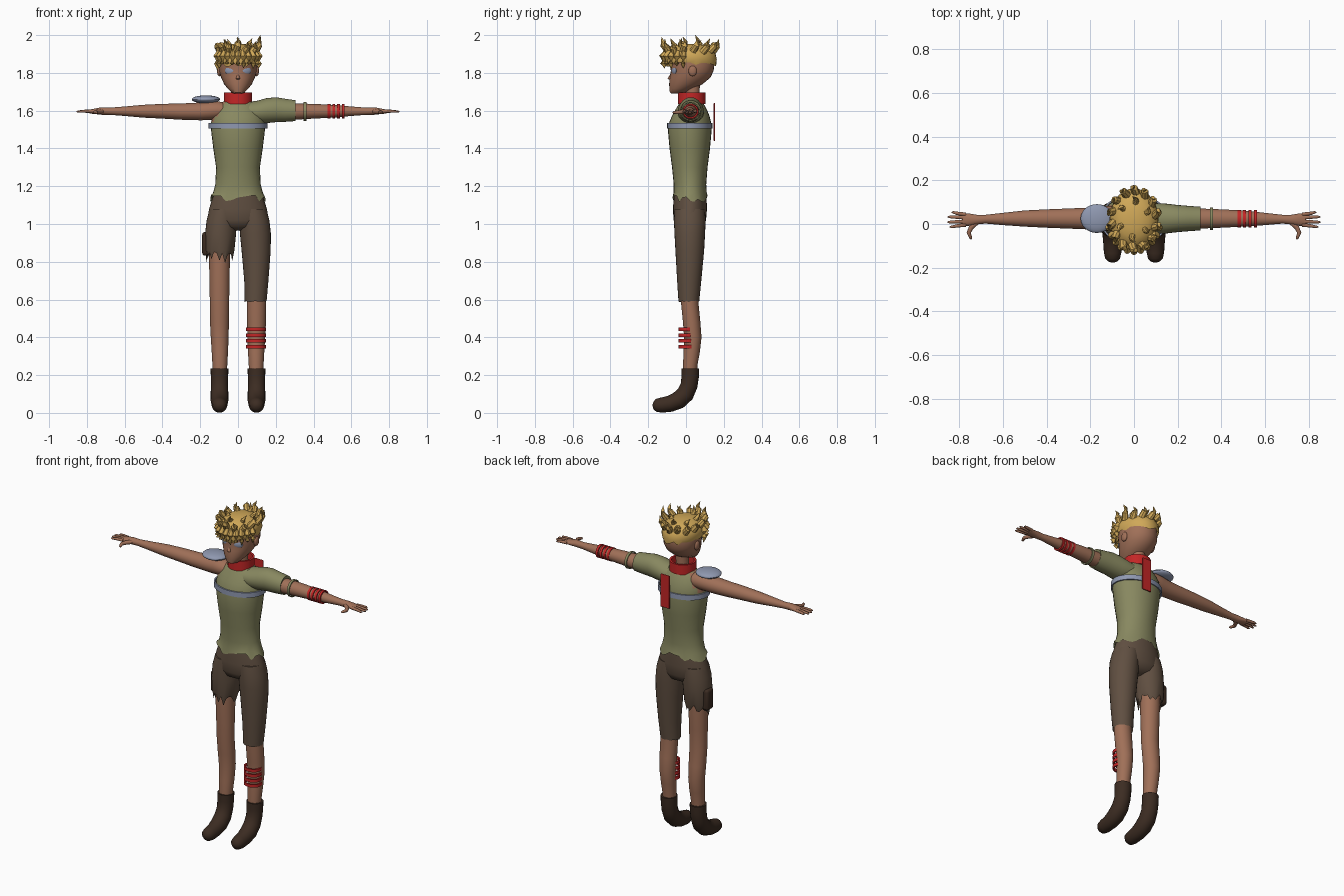
import bpy, bmesh, math, random
from mathutils import Vector, Matrix

random.seed(4)
if "Cube" in bpy.data.objects:
    bpy.data.objects.remove(bpy.data.objects["Cube"])
parts = []


def material(name, *srgb):
    m = bpy.data.materials.new(name)
    m.use_nodes = True
    col = [((c / 255 + 0.055) / 1.055) ** 2.4 for c in srgb] + [1]
    m.diffuse_color = col
    m.node_tree.nodes["Principled BSDF"].inputs["Base Color"].default_value = col
    return m


SKIN = material("skin brown", 160, 112, 88)
HAIR = material("hair gold", 208, 168, 88)
SHIRT = material("shirt olive", 136, 136, 96)
PANTS = material("trouser brown", 96, 79, 65)
BOOT = material("boot dark brown", 60, 44, 34)
RED = material("cloth red", 196, 38, 38)
STEEL = material("steel blue grey", 143, 152, 176)


def finish(name, bm, *mats):
    bmesh.ops.recalc_face_normals(bm, faces=bm.faces)
    me = bpy.data.meshes.new(name)
    bm.to_mesh(me)
    bm.free()
    for m in mats:
        me.materials.append(m)
    ob = bpy.data.objects.new(name, me)
    bpy.context.collection.objects.link(ob)
    parts.append(ob)
    return ob


def skin_rings(rings, caps=(True, True), closed=False):
    bm = bmesh.new()
    vs = [[bm.verts.new(p) for p in r] for r in rings]
    n = len(rings[0])
    pairs = list(zip(vs, vs[1:])) + ([(vs[-1], vs[0])] if closed else [])
    for a, b in pairs:
        for i in range(n):
            j = (i + 1) % n
            bm.faces.new((a[i], a[j], b[j], b[i]))
    if caps[0]:
        bm.faces.new(vs[0])
    if caps[1]:
        bm.faces.new(vs[-1])
    return bm


def section(axis, pos, c1, c2, r1, r2, n=28, jag=0):
    # One oval ring across the z or x axis, optionally with a ragged edge
    out = []
    for i in range(n):
        a = math.tau * i / n
        u, v = c1 + r1 * math.cos(a), c2 + r2 * math.sin(a)
        p = pos + jag * random.uniform(-1, 1)
        out.append((u, v, p) if axis == "z" else (p, u, v))
    return out


def tube(name, secs, mat, axis="z", caps=(True, True), jag=0):
    rings = [section(axis, *s, jag=jag if k == 0 else 0) for k, s in enumerate(secs)]
    return finish(name, skin_rings(rings, caps), mat)


def band(name, mat, axis, pos, c1, c2, r1, r2, width, thick=0.008):
    # Hollow flat band
    shape = [(-1, 0), (1, 0), (1, thick), (-1, thick)]
    rings = [section(axis, pos + k * width / 2, c1, c2, r1 - t, r2 - t) for k, t in shape]
    return finish(name, skin_rings(rings, (False, False), True), mat)


def sweep(name, pts, radii, mat, n=10, flat=1):
    # Round section carried along a path
    pts = [Vector(p) for p in pts]
    rings = []
    for k, p in enumerate(pts):
        t = pts[min(k + 1, len(pts) - 1)] - pts[max(k - 1, 0)]
        q = t.to_track_quat("Z", "X")
        rings.append([p + q @ Vector((radii[k] * math.cos(math.tau * i / n),
                                      flat * radii[k] * math.sin(math.tau * i / n), 0)) for i in range(n)])
    return finish(name, skin_rings(rings), mat)


def ball(name, loc, scale, mat, turn=0):
    bm = bmesh.new()
    m = Matrix.Translation(loc) @ Matrix.Rotation(turn, 4, "Z") @ Matrix.Diagonal((*scale, 1))
    bmesh.ops.create_uvsphere(bm, u_segments=24, v_segments=14, radius=1, matrix=m)
    return finish(name, bm, mat)


def block(name, loc, size, mat, bevel):
    bm = bmesh.new()
    bmesh.ops.create_cube(bm, size=1, matrix=Matrix.Translation(loc) @ Matrix.Diagonal((*size, 1)))
    ob = finish(name, bm, mat)
    mod = ob.modifiers.new("bevel", "BEVEL")
    mod.width, mod.segments = bevel, 3
    return ob


# Shirt, with the bare right shoulder picked out by a slanted neckline
shirt = tube("shirt", [(1.135, 0, .022, .147, .093), (1.165, 0, .022, .132, .088), (1.21, 0, .021, .12, .086),
                       (1.3, 0, .02, .116, .094), (1.4, 0, .02, .131, .107), (1.5, 0, .02, .143, .116),
                       (1.54, 0, .022, .142, .11), (1.57, 0, .025, .136, .1), (1.6, 0, .027, .122, .086),
                       (1.625, 0, .028, .104, .072), (1.645, 0, .028, .085, .06), (1.66, 0, .03, .05, .04)],
             SHIRT, caps=(False, True), jag=.022)
shirt.data.materials.append(SKIN)
for f in shirt.data.polygons:
    c = f.center
    if c.z > 1.54 and -c.x > .08 + (1.63 - c.z) * .6:
        f.material_index = 1
tube("sleeve", [(.04, .025, 1.59, .07, .055), (.1, .025, 1.592, .07, .06), (.15, .025, 1.6, .068, .066),
                (.2, .025, 1.605, .062, .066), (.25, .025, 1.602, .058, .061), (.305, .025, 1.6, .054, .055),
                (.3, .025, 1.6, .044, .044)], SHIRT, "x")
band("chest_band", STEEL, "z", 1.52, 0, .02, .155, .12, .03)

# Trousers
tube("trouser_hips", [(.965, 0, .02, .06, .03), (.985, 0, .02, .12, .07), (1.02, 0, .02, .163, .086),
                      (1.08, 0, .021, .153, .09), (1.16, 0, .022, .128, .086)], PANTS)
for side, s, low in (("left", 1, [(.59, .093, .015, .058, .055), (.7, .097, .017, .064, .064)]),
                     ("right", -1, [(.825, .098, .019, .068, .068)])):
    secs = low + [(.86, .096, .02, .077, .076), (.95, .092, .02, .082, .081),
                  (1.02, .086, .02, .08, .084), (1.08, .075, .02, .075, .08)]
    tube(side + "_trouser_leg", [(z, s * x, y, a, b) for z, x, y, a, b in secs], PANTS,
         caps=(False, True), jag=.035 if s < 0 else .004)

    # Legs and boots
    leg = [(.2, .096, .022, .037, .037), (.25, .096, .022, .039, .038), (.32, .096, .03, .043, .043),
           (.4, .097, .036, .047, .046), (.48, .098, .03, .05, .046), (.58, .098, .02, .051, .046),
           (.7, .098, .02, .053, .05), (.8, .098, .02, .055, .055), (.9, .098, .02, .055, .055)]
    tube(side + "_leg", [(z, s * x, y, a, b) for z, x, y, a, b in leg], SKIN)
    path = [(.023, .235), (.022, .19), (.016, .145), (-.004, .1), (-.04, .067), (-.085, .048), (-.13, .041),
            (-.158, .04), (-.172, .04), (-.177, .04)]
    sweep(side + "_boot", [(s * .098, y, z) for y, z in path],
          [.047, .046, .045, .047, .047, .043, .04, .034, .02, .004], BOOT, n=20)

    # Arms, hands and fingers
    arm = [(.06, .025, 1.6, .05, .04), (.11, .025, 1.602, .058, .048), (.15, .025, 1.6, .055, .05),
           (.2, .025, 1.596, .05, .047), (.3, .025, 1.595, .046, .043), (.4, .025, 1.597, .042, .039),
           (.5, .025, 1.597, .037, .034), (.6, .023, 1.597, .028, .025), (.68, .022, 1.597, .02, .019),
           (.72, .02, 1.598, .022, .02), (.755, .02, 1.597, .028, .015), (.785, .02, 1.595, .029, .01)]
    tube(side + "_arm", [(s * x, y, z, a, b) for x, y, z, a, b in arm], SKIN, "x")
    for k, (y, reach) in enumerate([(-.004, .845), (.012, .855), (.029, .853), (.044, .835)]):
        tip = y + (y - .02) * .4
        sweep(f"{side}_finger_{k + 1}", [(s * .77, y, 1.597), (s * .81, (y + tip) / 2, 1.597),
              (s * (reach - .008), tip, 1.595), (s * reach, tip, 1.594)], [.009, .008, .006, .002], SKIN)
    sweep(side + "_thumb", [(s * .715, .012, 1.597), (s * .745, -.015, 1.594), (s * .757, -.04, 1.592),
          (s * .747, -.065, 1.59), (s * .744, -.07, 1.59)], [.012, .012, .01, .007, .002], SKIN)

    # Ears and eyes
    ball(side + "_ear", (s * .099, .035, 1.81), (.012, .022, .028), SKIN)
    ball(side + "_eye", (s * .045, -.063, 1.812), (.027, .008, .02), STEEL, s * math.radians(25))

# Head and neck
tube("head", [(1.69, 0, -.055, .018, .02), (1.696, 0, -.045, .034, .04), (1.715, 0, -.025, .053, .063),
              (1.74, 0, -.001, .073, .088), (1.775, 0, .021, .09, .108), (1.81, 0, .033, .1, .113),
              (1.85, 0, .032, .102, .119), (1.89, 0, .028, .095, .115), (1.925, 0, .025, .07, .085),
              (1.94, 0, .025, .03, .04)], SKIN)
sweep("nose", [(0, -.074, 1.795), (0, -.087, 1.768), (0, -.082, 1.757)], [.006, .011, .004], SKIN)
tube("neck", [(1.62, 0, .035, .042, .04), (1.68, 0, .035, .036, .036), (1.77, 0, .035, .038, .04)], SKIN)

# Hair cap, fringe and upright tufts
tube("hair_cap", [(1.845, 0, .022, .106, .138), (1.87, 0, .022, .112, .141), (1.9, 0, .022, .11, .135),
                  (1.925, 0, .022, .095, .117), (1.943, 0, .022, .068, .085), (1.952, 0, .022, .035, .045),
                  (1.954, 0, .022, .005, .006)], HAIR, caps=(False, True), jag=.012)


def hair_point(a, k, z):
    return (.112 * k * math.cos(a), .022 + .14 * k * math.sin(a), z)


for k in range(11):
    a = math.radians(-165 + 15 * k)
    tip = 1.815 + random.uniform(-.015, .02) + .02 * math.sin(-a)
    sweep(f"fringe_lock_{k + 1}", [hair_point(a, .9, 1.915), hair_point(a, 1.03, 1.885),
          hair_point(a, 1.04, 1.85), hair_point(a, 1, tip)], [.012, .021, .015, .001], HAIR, flat=.8)
for k in range(14):
    a = math.tau * (k + .3) / 14
    top = 2 if k == 0 else random.uniform(1.955, 1.995)
    low = random.uniform(1.9, 1.92)
    sweep(f"hair_tuft_{k + 1}", [hair_point(a, .85, low), hair_point(a + .1, 1.02, low + .03),
          hair_point(a + .15, 1.04, top - .025), hair_point(a + .05, 1.08, top)],
          [.02, .017, .01, .001], HAIR, n=8)
for k in range(6):
    a = math.tau * k / 6 + .4
    sweep(f"crown_tuft_{k + 1}", [hair_point(a, .55, 1.935), hair_point(a, .65, 1.955),
          hair_point(a + .2, .75, random.uniform(1.965, 1.985))], [.018, .011, .001], HAIR, n=8)

# Collar, hanging cloth and wraps
band("collar", RED, "z", 1.666, 0, .03, .075, .073, .06, .012)
block("hanging_cloth", (.035, .15, 1.54), (.06, .009, .2), RED, .004)
for k in range(4):
    band(f"arm_wrap_{k + 1}", RED, "x", .482 + .025 * k, .024, 1.597, .041, .039, .014)
    band(f"leg_wrap_{k + 1}", RED, "z", .35 + .031 * k, .095, .007, .052, .046, .018)
band("arm_ring", SHIRT, "x", .355, .024, 1.596, .052, .05, .014, .006)

# Shoulder guard and thigh pouch
ball("shoulder_guard", (-.17, .025, 1.66), (.075, .066, .021), STEEL)
block("thigh_pouch", (-.167, .03, .895), (.045, .062, .125), BOOT, .014)

# Smooth shading with crisp hems
bpy.ops.object.select_all(action="DESELECT")
for ob in parts:
    ob.select_set(True)
bpy.context.view_layer.objects.active = parts[0]
bpy.ops.object.shade_smooth_by_angle(angle=math.radians(40))
